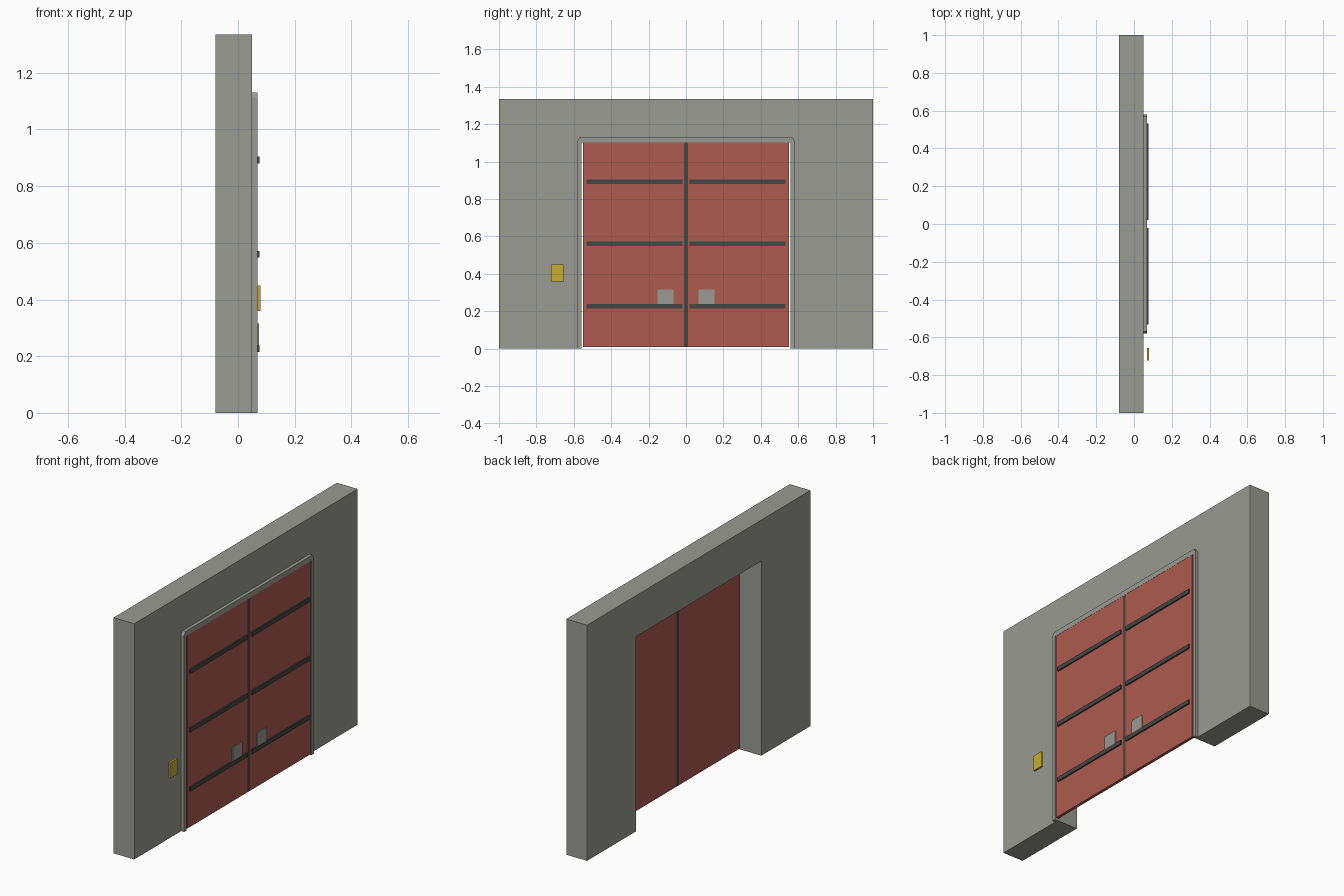
import bpy, bmesh

if "Cube" in bpy.data.objects:
    bpy.data.objects.remove(bpy.data.objects["Cube"])


def material(name, rgb):
    m = bpy.data.materials.new(name)
    m.diffuse_color = (*rgb, 1.0)
    m.use_nodes = True
    m.node_tree.nodes["Principled BSDF"].inputs["Base Color"].default_value = m.diffuse_color
    return m


GREY = material("concrete grey", (0.325, 0.325, 0.295))
RED = material("door red", (0.42, 0.104, 0.078))
DARK = material("dark steel", (0.06, 0.06, 0.058))
YELLOW = material("yellow", (0.58, 0.42, 0.035))


def extrude(name, outline, x0, x1, mat):
    """Extrude a (y, z) outline along x."""
    bm = bmesh.new()
    face = bm.faces.new([bm.verts.new((x0, y, z)) for y, z in outline])
    res = bmesh.ops.extrude_face_region(bm, geom=[face])
    verts = [v for v in res["geom"] if isinstance(v, bmesh.types.BMVert)]
    bmesh.ops.translate(bm, verts=verts, vec=(x1 - x0, 0, 0))
    bmesh.ops.recalc_face_normals(bm, faces=bm.faces)
    me = bpy.data.meshes.new(name)
    bm.to_mesh(me)
    bm.free()
    me.materials.append(mat)
    ob = bpy.data.objects.new(name, me)
    bpy.context.collection.objects.link(ob)
    return ob


def box(name, x, y, z, mat):
    return extrude(name, [(y[0], z[0]), (y[1], z[0]), (y[1], z[1]), (y[0], z[1])], *x, mat)


def arch(name, half, x0, x1, mat):
    """Symmetrical outline given by its +y half, listed from outer foot to inner foot."""
    outer, inner = half
    mirror = lambda pts: [(-y, z) for y, z in reversed(pts)]
    return extrude(name, outer + mirror(outer) + mirror(inner)[::-1][::-1] + inner, x0, x1, mat)


# wall with doorway
arch("wall", ([(1.0, 0), (1.0, 1.335)], [(0.56, 1.102), (0.56, 0)]), -0.08, 0.05, GREY)

# door surround with clipped top corners
arch("door_frame", ([(0.58, 0), (0.58, 1.112), (0.568, 1.131)],
                    [(0.56, 1.102), (0.56, 0)]), 0.05, 0.069, GREY)

# centre seam strip
box("centre_strip", (0.051, 0.068), (-0.01, 0.01), (0.008, 1.102), DARK)

# two leaves with ribs and handle plates
for side, s in (("left", -1), ("right", 1)):
    span = lambda a, b: tuple(sorted((s * a, s * b)))
    box(f"door_leaf_{side}", (0.051, 0.068), span(0.01, 0.551), (0.008, 1.102), RED)
    for i, z in enumerate((0.226, 0.56, 0.892)):
        box(f"door_rib_{side}_{i + 1}", (0.068, 0.076), span(0.02, 0.533),
            (z - 0.012, z + 0.012), DARK)
    box(f"handle_plate_{side}", (0.068, 0.074), span(0.067, 0.152), (0.238, 0.315), GREY)

# call panel beside the door
box("call_panel", (0.069, 0.08), (-0.722, -0.656), (0.36, 0.449), YELLOW)
